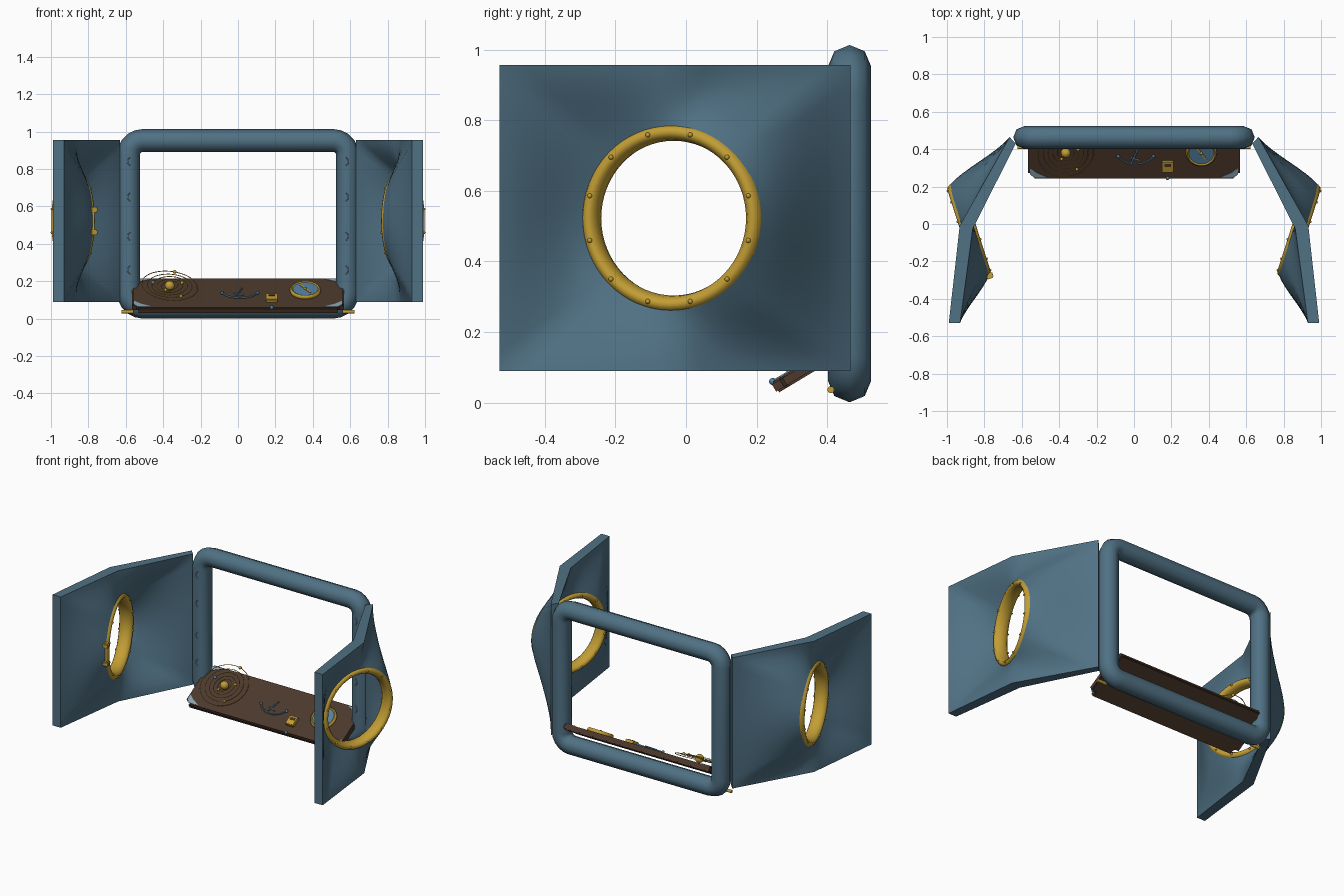
import bpy, bmesh, math
from mathutils import Matrix, Vector

cube = bpy.data.objects.get("Cube")
if cube:
    bpy.data.objects.remove(cube, do_unlink=True)


def material(name, r, g, b):
    m = bpy.data.materials.new(name)
    m.use_nodes = True
    m.diffuse_color = (r, g, b, 1)
    m.node_tree.nodes["Principled BSDF"].inputs["Base Color"].default_value = (r, g, b, 1)
    return m


BLUE = material("slate blue", 0.08, 0.165, 0.23)
GOLD = material("brass", 0.54, 0.34, 0.035)
BROWN = material("dark wood", 0.072, 0.04, 0.025)
PALE = material("pale steel", 0.25, 0.36, 0.43)
GLASS = material("dial blue", 0.09, 0.22, 0.36)


def finish(name, bm, mat, matrix=Matrix(), angle=40):
    """Turn a bmesh into a shaded object."""
    bm.transform(matrix)
    bmesh.ops.recalc_face_normals(bm, faces=bm.faces[:])
    mesh = bpy.data.meshes.new(name)
    bm.to_mesh(mesh)
    bm.free()
    mesh.materials.append(mat)
    obj = bpy.data.objects.new(name, mesh)
    bpy.context.collection.objects.link(obj)
    bpy.ops.object.select_all(action="DESELECT")
    obj.select_set(True)
    bpy.context.view_layer.objects.active = obj
    bpy.ops.object.shade_smooth_by_angle(angle=math.radians(angle))
    return obj


def loft(rows):
    """Quad grid that wraps in both directions."""
    bm = bmesh.new()
    grid = [[bm.verts.new(p) for p in row] for row in rows]
    for i, row in enumerate(grid):
        below = grid[i - 1]
        for j in range(len(row)):
            bm.faces.new((below[j - 1], below[j], row[j], row[j - 1]))
    return bm


def ring(name, radius, width, depth, mat, matrix, n=48, sides=10):
    rows = []
    for i in range(n):
        a = math.tau * i / n
        row = []
        for j in range(sides):
            b = math.tau * j / sides
            r = radius + width * math.cos(b)
            row.append((r * math.cos(a), r * math.sin(a), depth * math.sin(b)))
        rows.append(row)
    return finish(name, loft(rows), mat, matrix, 60)


def ball(name, radius, mat, matrix):
    bm = bmesh.new()
    bmesh.ops.create_uvsphere(bm, u_segments=12, v_segments=8, radius=radius)
    return finish(name, bm, mat, matrix)


def cylinder(name, radius, depth, mat, matrix, sides=24):
    bm = bmesh.new()
    bmesh.ops.create_cone(bm, cap_ends=True, segments=sides, radius1=radius,
                          radius2=radius, depth=depth)
    return finish(name, bm, mat, matrix)


def box(name, size, mat, matrix, bevel=0):
    bm = bmesh.new()
    bmesh.ops.create_cube(bm, size=1, matrix=Matrix.Diagonal((*size, 1)))
    if bevel:
        bmesh.ops.bevel(bm, geom=bm.edges[:], offset=bevel, segments=2, affect="EDGES")
    return finish(name, bm, mat, matrix)


def tube(name, points, radius, mat, matrix=Matrix(), closed=False, res=2, angle=60):
    curve = bpy.data.curves.new(name, "CURVE")
    curve.dimensions = "3D"
    curve.bevel_depth, curve.bevel_resolution = radius, res
    curve.use_fill_caps = True
    spline = curve.splines.new("POLY")
    spline.points.add(len(points) - 1)
    for p, co in zip(spline.points, points):
        p.co = (*co, 1)
    spline.use_cyclic_u = closed
    temp = bpy.data.objects.new(name, curve)
    bpy.context.collection.objects.link(temp)
    graph = bpy.context.evaluated_depsgraph_get()
    mesh = bpy.data.meshes.new_from_object(temp.evaluated_get(graph))
    bpy.data.objects.remove(temp)
    bm = bmesh.new()
    bm.from_mesh(mesh)
    bpy.data.meshes.remove(mesh)
    return finish(name, bm, mat, matrix, angle)


def at(x, y, z):
    return Matrix.Translation((x, y, z))


def arc(radius, start, end, n, cx=0, cy=0):
    angles = [math.radians(start + (end - start) * i / n) for i in range(n + 1)]
    return [(cx + radius * math.cos(a), cy + radius * math.sin(a)) for a in angles]


# Main frame: rounded rectangle of thick tube
outline = []
for k, (sx, sz) in enumerate([(1, 1), (-1, 1), (-1, -1), (1, -1)]):
    for x, z in arc(0.075, 90 * k, 90 * k + 90, 5, sx * 0.51, 0.507 + sz * 0.37):
        outline.append((x, 0.463, z))
tube("main_frame", outline, 0.061, BLUE, closed=True)

# Side panels: lofted from a round tilted opening to a bent rectangle
CENTRE = Vector((0.882, -0.035, 0.5225))
ALONG = Vector((0.305, 0.952, 0))
NORMAL = Vector((0.952, -0.305, 0))
UP = Vector((0, 0, 1))
INNER = [(0.93, -0.528), (0.862, -0.025), (0.632, 0.43)]
OUTER = [(0.99, -0.528), (0.932, -0.01), (0.665, 0.465)]


def skin_row(bend, offset, t):
    """One closed row of a panel skin, t = 0 at the opening, 1 at the border."""
    cols = [2, 2, 1, 0, 0, 0, 1, 2]
    heights = [0, 1, 1, 1, 0, -1, -1, -1]
    anchors = [Vector((*bend[c], CENTRE.z + h * 0.433)) for c, h in zip(cols, heights)]
    row, steps = [], 8
    for k in range(8):
        for s in range(steps):
            f = s / steps
            a = math.radians(45 * (k + f))
            hole = CENTRE + (ALONG * math.cos(a) + UP * math.sin(a)) * 0.26 + NORMAL * offset
            edge = anchors[k].lerp(anchors[(k + 1) % 8], f)
            p = hole.lerp(edge, t)
            ease = 0.65 * t + 0.35 * t * t * (3 - 2 * t)
            p.x = hole.x + (edge.x - hole.x) * ease
            row.append(p)
    return row


levels = [i / 8 for i in range(9)]
porthole = Matrix((ALONG, UP, NORMAL)).transposed().to_4x4()
porthole.translation = CENTRE
for side, label in ((1, "left"), (-1, "right")):
    flip = Matrix.Diagonal((side, 1, 1, 1))
    rows = [skin_row(INNER, -0.03, t) for t in levels]
    rows += [skin_row(OUTER, 0.03, t) for t in reversed(levels)]
    finish(label + "_panel", loft(rows), BLUE, flip, 35)
    spot = flip @ porthole
    ring(label + "_porthole_ring", 0.244, 0.025, 0.044, GOLD, spot, 64, 12)
    for i in range(12):
        x, y = arc(0.244, 30 * i + 15, 0, 1)[0]
        for face in (-1, 1):
            ball(label + "_rivet", 0.007, GOLD, spot @ at(x, y, face * 0.043))
    # Clamp below the frame corner
    cylinder(label + "_clamp", 0.01, 0.065, GOLD,
             at(side * 0.59, 0.41, 0.037) @ Matrix.Rotation(math.pi / 2, 4, "Y"), 10)
    # Small curved marks on the frame uprights
    for z in (0.26, 0.44, 0.65, 0.84):
        mark = [(side * (0.565 + x), 0.404, z + y) for x, y in arc(0.025, -60, 60, 5)]
        tube(label + "_upright_mark", mark, 0.003, PALE, res=0)

# Porthole hinge on the right panel
hinge = Matrix.Diagonal((-1, 1, 1, 1)) @ porthole
cylinder("hinge_pin", 0.008, 0.15, GOLD,
         hinge @ at(-0.262, 0, -0.03) @ Matrix.Rotation(math.pi / 2, 4, "X"), 10)
for y in (-0.06, 0.06):
    box("hinge_knuckle", (0.035, 0.03, 0.04), GOLD, hinge @ at(-0.262, y, -0.03), 0.006)

# Console: tilted slab, local x across, y up the slope, z out of the surface
desk = at(0, 0.383, 0.122) @ Matrix.Rotation(math.radians(31), 4, "X")
bm = bmesh.new()
bmesh.ops.create_cube(bm, size=1, matrix=Matrix.Diagonal((1.135, 0.312, 0.036, 1)))
corners = [e for e in bm.edges if abs(e.verts[0].co.z - e.verts[1].co.z) > 0.01]
bmesh.ops.bevel(bm, geom=corners, offset=0.035, segments=5, affect="EDGES")
rims = [e for e in bm.edges if abs(e.verts[0].co.z - e.verts[1].co.z) < 0.01]
bmesh.ops.bevel(bm, geom=rims, offset=0.006, segments=2, affect="EDGES")
finish("console_slab", bm, BROWN, desk)
TOP = 0.018

# Corner plates
for sx in (-1, 1):
    for sy in (-1, 1):
        bm = bmesh.new()
        shape = [(0.46, 0.145), (0.535, 0.145), (0.557, 0.123), (0.557, 0.085), (0.52, 0.115)]
        face = bm.faces.new([bm.verts.new((sx * x, sy * y, TOP + 0.003)) for x, y in shape])
        solid = bmesh.ops.extrude_face_region(bm, geom=[face])
        for v in solid["geom"]:
            if isinstance(v, bmesh.types.BMVert):
                v.co.z -= 0.005
        finish("corner_plate", bm, PALE, desk)

# Planet model: central ball, orbit rings and planets
sun = desk @ at(-0.365, 0.025, 0.048)
cylinder("planet_model_post", 0.006, 0.05, GOLD, sun @ at(0, 0, -0.02), 10)
ball("planet_model_sun", 0.027, GOLD, sun)
for i, radius in enumerate((0.045, 0.07, 0.095, 0.12, 0.15)):
    orbit = sun @ Matrix.Rotation(0.05 * (i - 2), 4, "Y")
    ring("orbit_ring", radius, 0.0022, 0.0022, GOLD, orbit, 48, 6)
    x, y = arc(radius, 80 + 140 * (i - 4), 0, 1)[0]
    ball("planet", 0.009 + 0.001 * (i % 3), GLASS if i == 2 else GOLD, orbit @ at(x, y, 0))

# Measuring instrument: graduated arc with an arm
curve = [(x, y, TOP + 0.006) for x, y in arc(0.115, 215, 325, 14, 0.01, 0.055)]
tube("instrument_arc", curve, 0.005, GLASS, desk, res=1)
tube("instrument_arm", [(0.02, 0.035, TOP + 0.008), (-0.015, -0.055, TOP + 0.008)],
     0.005, GLASS, desk, res=1)
tube("instrument_crossbar", [(-0.02, -0.015, TOP + 0.008), (0.03, -0.035, TOP + 0.008)],
     0.004, PALE, desk, res=1)
for x, y, _ in (curve[0], curve[-1]):
    ball("instrument_stop", 0.009, GLASS, desk @ at(x, y, TOP + 0.006))

# Small brass case with a dark window
case = desk @ at(0.18, -0.07, TOP + 0.01)
box("brass_case", (0.06, 0.065, 0.022), GOLD, case, 0.003)
box("case_window", (0.035, 0.018, 0.004), BROWN, case @ at(0, 0.012, 0.011))
ball("case_knob", 0.01, GLASS, desk @ at(0.18, -0.15, TOP))

# Compass: brass rim, blue dial and needle
dial = desk @ at(0.36, 0.015, TOP + 0.008)
ring("compass_rim", 0.074, 0.009, 0.013, GOLD, dial, 40, 8)
cylinder("compass_dial", 0.072, 0.016, GLASS, dial, 40)
box("compass_needle", (0.008, 0.1, 0.004), GOLD, dial @ Matrix.Rotation(0.6, 4, "Z") @ at(0, 0, 0.01))
ball("compass_pivot", 0.008, GOLD, dial @ at(0, 0, 0.01))
